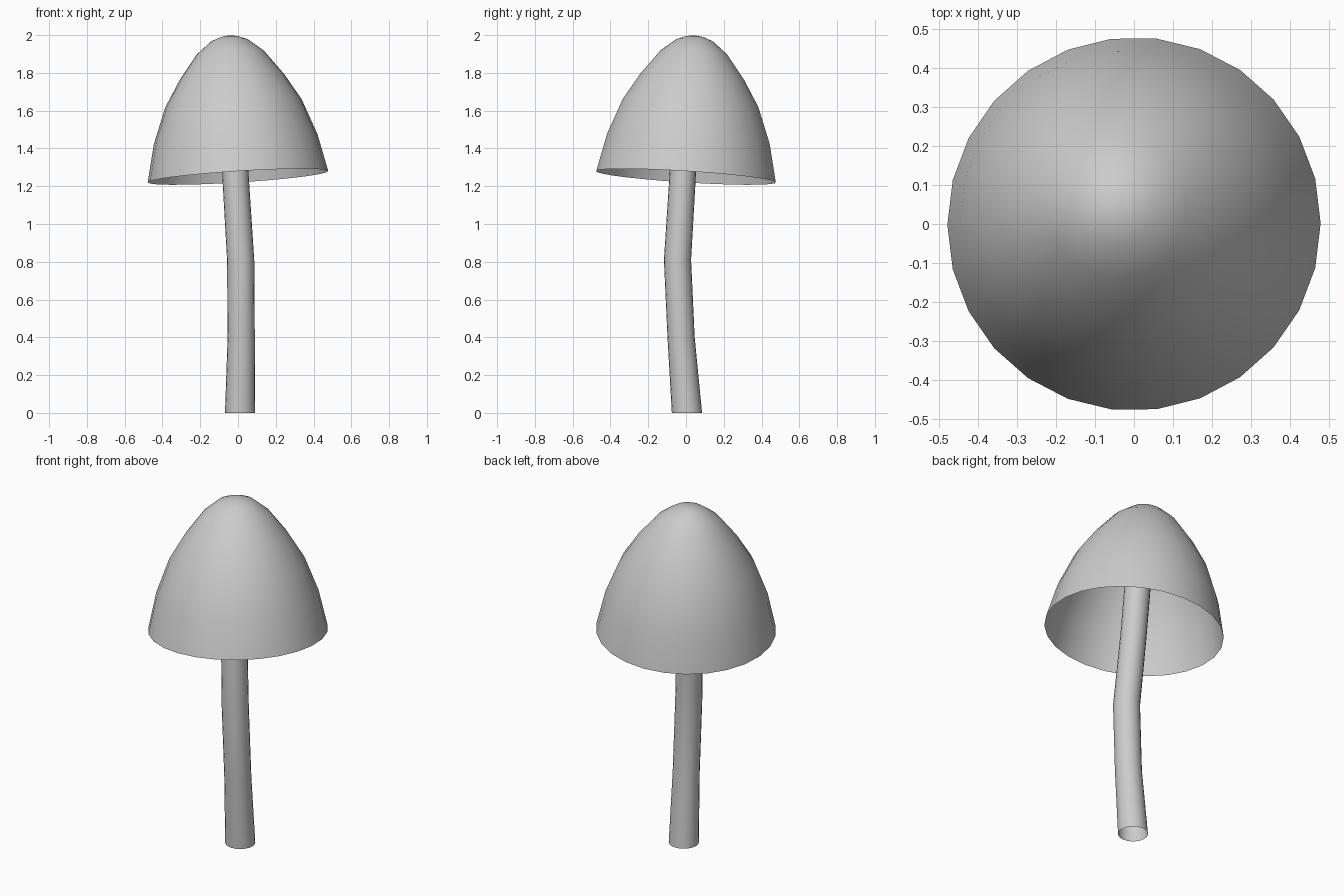
import bpy, bmesh
from math import cos, sin, tau
from mathutils import Vector

if "Cube" in bpy.data.objects:
    bpy.data.objects.remove(bpy.data.objects["Cube"])


def lofted(name, rings, sides, tip=None):
    """Loft open rings given as (centre, normal, radius), with an optional tip."""
    bm = bmesh.new()
    loops = []
    for centre, normal, r in rings:
        n = Vector(normal).normalized()
        u = Vector((1, 0, 0))
        u = (u - n * u.dot(n)).normalized()
        v = n.cross(u)
        loops.append([bm.verts.new(Vector(centre) + r * (u * cos(tau * i / sides) + v * sin(tau * i / sides)))
                      for i in range(sides)])
    for a, b in zip(loops, loops[1:]):
        for i in range(sides):
            j = (i + 1) % sides
            bm.faces.new((a[i], a[j], b[j], b[i]))
    if tip is not None:
        t = bm.verts.new(tip)
        for i in range(sides):
            bm.faces.new((loops[-1][i], loops[-1][(i + 1) % sides], t))
    for f in bm.faces:
        f.smooth = True
    mesh = bpy.data.meshes.new(name)
    bm.to_mesh(mesh)
    bm.free()
    obj = bpy.data.objects.new(name, mesh)
    bpy.context.collection.objects.link(obj)
    return obj


# Stem: open, slightly bent tube running up inside the cap
path = [((0.011, 0.005, 0.0), 0.08), ((0.017, -0.026, 0.4), 0.072),
        ((0.014, -0.045, 0.81), 0.072), ((-0.013, -0.018, 1.25), 0.07),
        ((-0.04, 0.02, 1.88), 0.07)]
lofted("stem", [(c, (0, 0, 1), r) for c, r in path], 20)

# Cap: thin hollow bell tilted on its axis
axis = Vector((-0.063, 0.063, 1)).normalized()
rim = Vector((0, 0, 1.25))
profile = [(0.479, 0.0), (0.434, 0.2), (0.362, 0.39), (0.277, 0.53),
           (0.178, 0.66), (0.098, 0.725), (0.045, 0.745)]
lofted("cap", [(rim + axis * h, axis, r) for r, h in profile], 26, rim + axis * 0.752)
